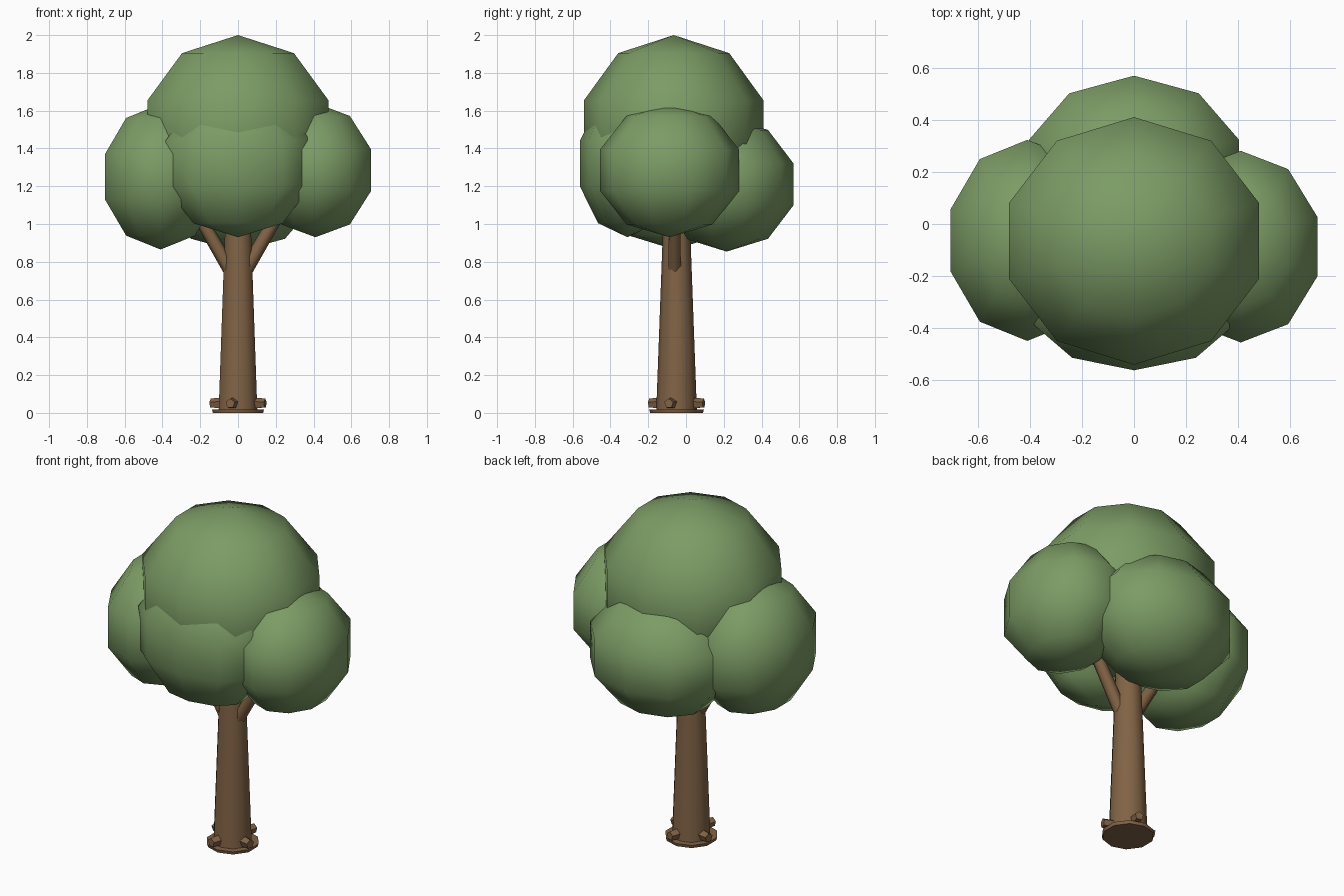
import bpy
import math
from mathutils import Vector

cube = bpy.data.objects.get("Cube")
if cube:
    bpy.data.objects.remove(cube, do_unlink=True)


def make_material(name, color):
    mat = bpy.data.materials.new(name)
    mat.use_nodes = True
    mat.diffuse_color = (*color, 1)
    mat.node_tree.nodes["Principled BSDF"].inputs["Base Color"].default_value = (*color, 1)
    return mat


leaf_green = make_material("leaf green", (0.20, 0.33, 0.13))
bark_brown = make_material("bark brown", (0.22, 0.125, 0.06))


def finish(name, mat, angle):
    obj = bpy.context.object
    obj.name = name
    obj.data.materials.append(mat)
    bpy.ops.object.shade_smooth_by_angle(angle=math.radians(angle))
    return obj


def leaf_clump(name, center, radii):
    bpy.ops.mesh.primitive_uv_sphere_add(segments=10, ring_count=5, radius=1, location=center)
    bpy.context.object.scale = radii
    bpy.ops.object.transform_apply(location=False, rotation=False, scale=True)
    finish(name, leaf_green, 180)


def limb(name, start, end, r1, r2, sides, angle=40):
    start, end = Vector(start), Vector(end)
    axis = end - start
    bpy.ops.mesh.primitive_cone_add(vertices=sides, radius1=r1, radius2=r2,
                                    depth=axis.length, location=(start + end) / 2)
    bpy.context.object.rotation_euler = axis.to_track_quat("Z", "Y").to_euler()
    finish(name, bark_brown, angle)


# Foliage
leaf_clump("crown_top", (0, -0.065, 1.5), (0.53, 0.5, 0.5))
leaf_clump("crown_left", (0.41, -0.087, 1.285), (0.326, 0.387, 0.355))
leaf_clump("crown_right", (-0.41, -0.063, 1.25), (0.326, 0.406, 0.385))
leaf_clump("crown_front", (0, -0.31, 1.32), (0.425, 0.265, 0.39))
leaf_clump("crown_back", (0, 0.215, 1.21), (0.445, 0.373, 0.356))

# Trunk with a thin flared foot
Y = -0.05
limb("trunk", (0, Y, 0), (0, Y, 1.25), 0.108, 0.062, 10)
limb("trunk_foot", (0, Y, 0), (0, Y, 0.018), 0.14, 0.145, 10)

# Branches reaching into the side clumps
for side, name in ((1, "branch_left"), (-1, "branch_right")):
    limb(name, (side * 0.02, Y - 0.01, 0.72), (side * 0.27, Y - 0.01, 1.15), 0.038, 0.034, 6, 70)

# Root stubs around the foot
for i in range(4):
    a = math.radians(-16 + 90 * i)
    out = Vector((math.cos(a), math.sin(a), 0))
    base = Vector((0, Y, 0.05))
    limb(f"root_{i + 1}", base + out * 0.07, base + out * 0.15, 0.033, 0.026, 5, 30)
